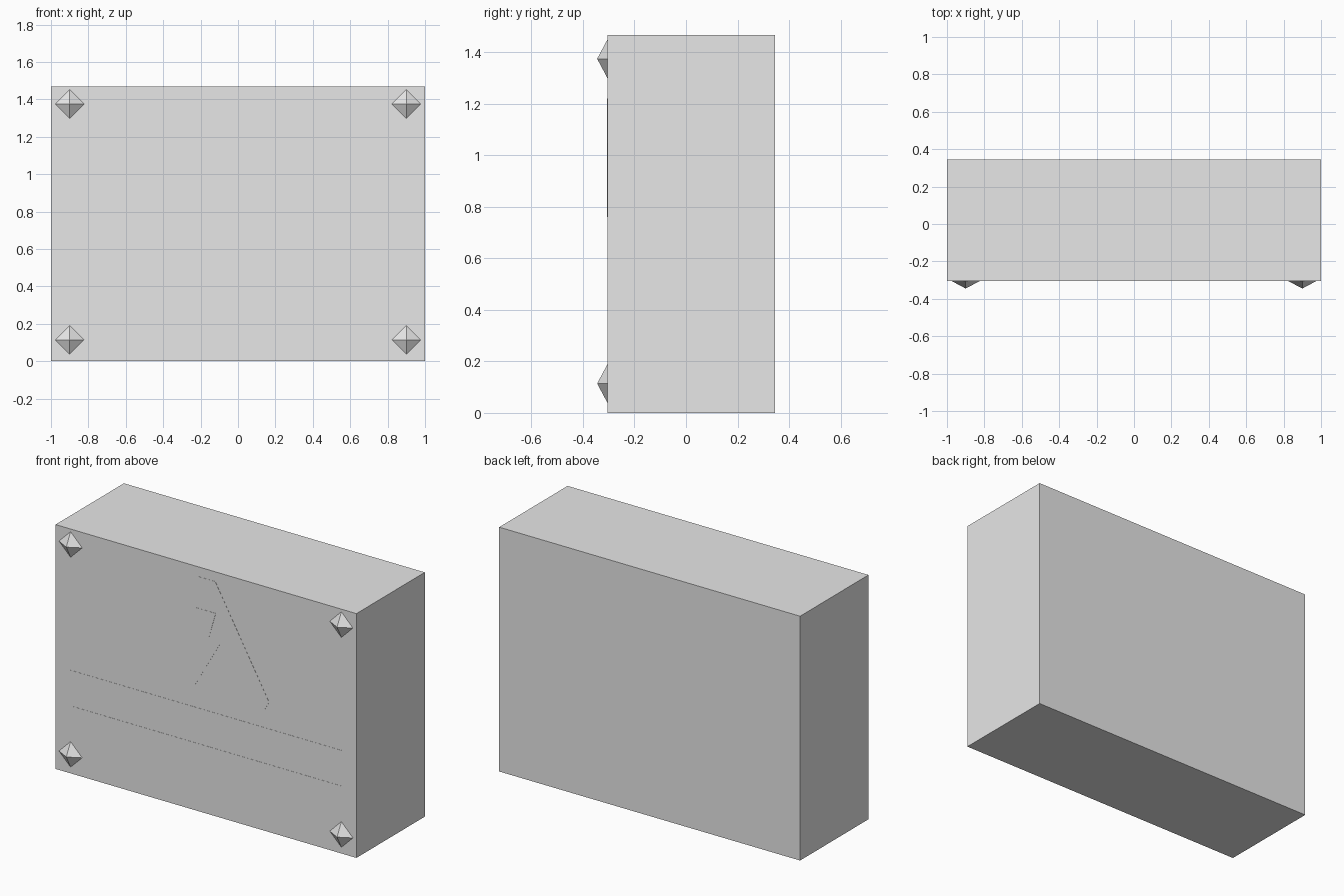
import bpy
import bmesh

cube = bpy.data.objects.get("Cube")
if cube:
    bpy.data.objects.remove(cube, do_unlink=True)

FRONT, BACK, TOP = -0.304, 0.345, 1.468

# One flat grey for the whole box
grey = bpy.data.materials.new("light grey")
grey.use_nodes = True
colour = (0.8, 0.8, 0.8, 1)
grey.diffuse_color = colour
grey.node_tree.nodes["Principled BSDF"].inputs["Base Color"].default_value = colour


def make_object(name, bm):
    bmesh.ops.recalc_face_normals(bm, faces=bm.faces)
    mesh = bpy.data.meshes.new(name)
    bm.to_mesh(mesh)
    bm.free()
    mesh.materials.append(grey)
    obj = bpy.data.objects.new(name, mesh)
    bpy.context.collection.objects.link(obj)
    return obj


def slab(name, outline, y_front, y_back):
    """Extrude an (x, z) outline from y_front back to y_back."""
    bm = bmesh.new()
    face = bm.faces.new([bm.verts.new((x, y_front, z)) for x, z in outline])
    result = bmesh.ops.extrude_face_region(bm, geom=[face], use_keep_orig=True)
    moved = [v for v in result["geom"] if isinstance(v, bmesh.types.BMVert)]
    bmesh.ops.translate(bm, verts=moved, vec=(0, y_back - y_front, 0))
    return make_object(name, bm)


def rectangle(half_width, low, high):
    return [(-half_width, low), (half_width, low), (half_width, high), (-half_width, high)]


def stud(name, x, z, radius=0.077):
    """Four-sided pointed bolt head facing the front."""
    bm = bmesh.new()
    tip = bm.verts.new((x, -0.345, z))
    ring = [bm.verts.new((x + dx * radius, FRONT, z + dz * radius))
            for dx, dz in ((1, 0), (0, 1), (-1, 0), (0, -1))]
    bm.faces.new(ring)
    for a, b in zip(ring, ring[1:] + ring[:1]):
        bm.faces.new((a, b, tip))
    return make_object(name, bm)


# Box body
slab("box_body", rectangle(1, 0, TOP), FRONT, BACK)

# Warning triangle with clipped corners, and the bolt upon it
half = [(0.062, 1.41), (0.42, 0.78), (0.364, 0.68)]
triangle = half + [(-x, z) for x, z in reversed(half)]
slab("warning_triangle", triangle, FRONT - 0.001, FRONT)
lightning = [(-0.064, 1.22), (0.066, 1.22), (0.02, 1.062), (0.097, 1.048),
             (-0.068, 0.76), (-0.028, 0.97), (-0.082, 0.98)]
slab("lightning_bolt", lightning, FRONT - 0.002, FRONT - 0.001)

# Two label strips
for name, low in (("upper_label", 0.47), ("lower_label", 0.256)):
    slab(name, rectangle(0.9, low, low + 0.15), FRONT - 0.001, FRONT)

# Corner studs
for side, x in (("left", 0.9), ("right", -0.9)):
    for level, z in (("upper", 1.375), ("lower", 0.114)):
        stud(f"{level}_{side}_stud", x, z)
